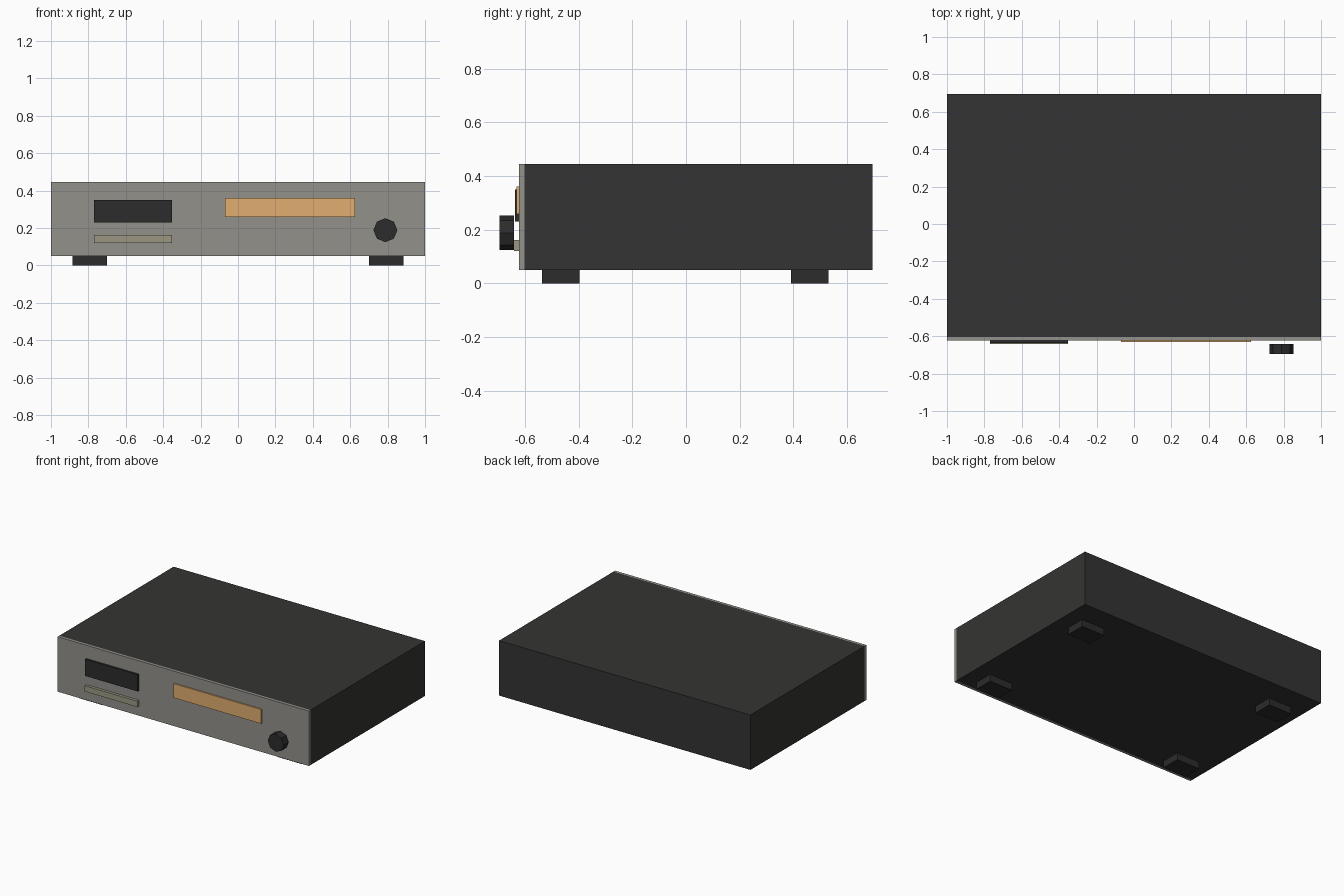
import bpy
import math

if "Cube" in bpy.data.objects:
    bpy.data.objects.remove(bpy.data.objects["Cube"])


def material(name, rgb):
    m = bpy.data.materials.new(name)
    m.diffuse_color = (*rgb, 1)
    m.use_nodes = True
    m.node_tree.nodes["Principled BSDF"].inputs["Base Color"].default_value = m.diffuse_color
    return m


black = material("black_metal", (0.035, 0.034, 0.033))
rubber = material("dark_plastic", (0.025, 0.025, 0.025))
silver = material("brushed_panel", (0.29, 0.285, 0.255))
amber = material("amber_dial", (0.75, 0.42, 0.16))
tray_grey = material("tray_grey", (0.33, 0.31, 0.23))


def box(name, x, y, z, mat):
    """Box spanning the given (min, max) ranges."""
    bpy.ops.mesh.primitive_cube_add(size=1, location=[sum(r) / 2 for r in (x, y, z)])
    ob = bpy.context.object
    ob.name = name
    ob.scale = [r[1] - r[0] for r in (x, y, z)]
    bpy.ops.object.transform_apply(location=False, rotation=False, scale=True)
    ob.data.materials.append(mat)
    return ob


# Casing and front plate
PANEL = -0.622
box("casing", (-1, 1), (-0.603, 0.696), (0.05, 0.445), black)
box("front_panel", (-1, 1), (PANEL, -0.603), (0.05, 0.445), silver)

# Front details
box("display_window", (-0.77, -0.352), (-0.637, PANEL), (0.23, 0.35), rubber)
box("disc_tray", (-0.77, -0.352), (-0.642, PANEL), (0.12, 0.162), tray_grey)
box("tuning_dial", (-0.07, 0.626), (-0.632, PANEL), (0.258, 0.36), amber)

# Eight-sided knob with a corner at the top
bpy.ops.mesh.primitive_cylinder_add(vertices=8, radius=0.064, depth=0.054,
                                    location=(0.788, -0.669, 0.188),
                                    rotation=(math.pi / 2, 0, 0))
knob = bpy.context.object
knob.name = "volume_knob"
knob.data.materials.append(rubber)

# Four feet
for side, sx in (("left", -1), ("right", 1)):
    for end, cy in (("front", -0.467), ("back", 0.462)):
        cx = sx * 0.793
        box(f"{end}_{side}_foot", (cx - 0.093, cx + 0.093),
            (cy - 0.07, cy + 0.07), (0, 0.05), rubber)
